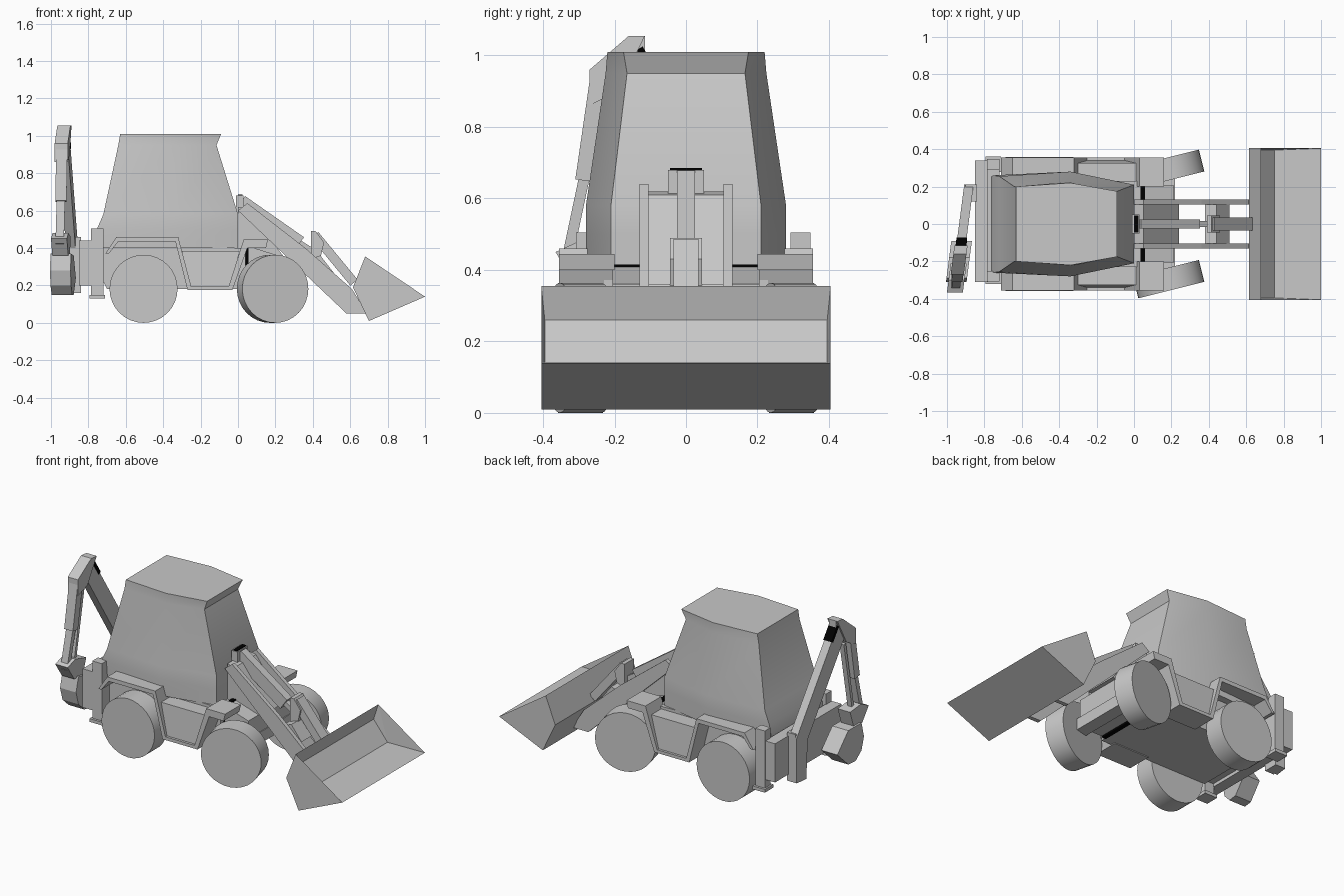
import bpy, bmesh, math
from mathutils import Vector

cube = bpy.data.objects.get("Cube")
if cube:
    bpy.data.objects.remove(cube, do_unlink=True)


def material(name, value):
    mat = bpy.data.materials.new(name)
    mat.use_nodes = True
    mat.diffuse_color = (value, value, value, 1)
    mat.node_tree.nodes["Principled BSDF"].inputs["Base Color"].default_value = (value, value, value, 1)
    return mat


grey = material("plain grey", 0.58)
black = material("black", 0.0)


def finish(name, bm, mat=grey):
    bmesh.ops.recalc_face_normals(bm, faces=bm.faces)
    mesh = bpy.data.meshes.new(name)
    bm.to_mesh(mesh)
    bm.free()
    mesh.materials.append(mat)
    obj = bpy.data.objects.new(name, mesh)
    bpy.context.collection.objects.link(obj)
    return obj


def loft(name, rings, mat=grey):
    """Closed solid through rings of equal length."""
    bm = bmesh.new()
    loops = [[bm.verts.new(p) for p in ring] for ring in rings]
    for a, b in zip(loops, loops[1:]):
        for i in range(len(a)):
            j = (i + 1) % len(a)
            bm.faces.new((a[i], a[j], b[j], b[i]))
    bm.faces.new(loops[0])
    bm.faces.new(loops[-1])
    return finish(name, bm, mat)


def slab(name, profile, y0, y1, mat=grey):
    """Side profile (x, z) extruded across y."""
    return loft(name, [[(x, y, z) for x, z in profile] for y in (y0, y1)], mat)


def box(name, x, y, z, mat=grey):
    return slab(name, [(x[0], z[0]), (x[1], z[0]), (x[1], z[1]), (x[0], z[1])], *y, mat)


def digger_x(y):
    """Centre plane of the digger, swung slightly to one side."""
    return -0.91 + 0.13 * y


def digger_plate(name, profile, thickness):
    """End profile (y, z) given thickness about the digger's plane."""
    return loft(name, [[(digger_x(y) + s * thickness / 2, y, z) for y, z in profile]
                       for s in (-1, 1)])


def beam(name, a, b, width, depth, mat=grey):
    """Square bar between two points; width runs across the bar's plane."""
    a, b = Vector(a), Vector(b)
    d = (b - a).normalized()
    side = Vector((0, 1, 0)) if abs(d.y) < 0.01 else Vector((1, 0, 0))
    up = d.cross(side).normalized()

    def ring(c):
        return [c + side * s * width / 2 + up * t * depth / 2
                for s, t in ((-1, -1), (1, -1), (1, 1), (-1, 1))]
    return loft(name, [ring(a), ring(b)], mat)


def digger_bar(name, a, b, width, depth, mat=grey):
    return beam(name, (digger_x(a[0]), *a), (digger_x(b[0]), *b), width, depth, mat)


def smooth(obj, degrees):
    bpy.ops.object.select_all(action='DESELECT')
    obj.select_set(True)
    bpy.context.view_layer.objects.active = obj
    bpy.ops.object.shade_smooth_by_angle(angle=math.radians(degrees))


def wheel(name, x, y, turn, width):
    bpy.ops.mesh.primitive_cylinder_add(vertices=32, radius=0.182, depth=width,
                                        location=(x, y, 0.182),
                                        rotation=(math.pi / 2, 0, math.radians(turn)))
    obj = bpy.context.object
    obj.name = name
    obj.data.materials.append(grey)
    smooth(obj, 30)


# Cab: six-sided rings of (height, back, middle, front) sections
def cab_ring(z, back, mid, front):
    right = [back, mid, front]
    return [(x, -y, z) for x, y in right] + [(x, y, z) for x, y in reversed(right)]


cab = loft("cab", [
    cab_ring(0.40, (-0.765, 0.25), (-0.34, 0.28), (0.0, 0.21)),
    cab_ring(0.50, (-0.755, 0.26), (-0.34, 0.28), (0.0, 0.21)),
    cab_ring(0.58, (-0.72, 0.255), (-0.34, 0.28), (0.0, 0.21)),
    cab_ring(0.95, (-0.64, 0.20), (-0.34, 0.225), (-0.115, 0.165)),
    cab_ring(1.01, (-0.63, 0.20), (-0.34, 0.22), (-0.09, 0.175))])
smooth(cab, 32)

# Chassis, nose and the dark bulkhead between them
slab("chassis", [(-0.73, 0.24), (-0.70, 0.18), (0.04, 0.18), (0.04, 0.40), (-0.73, 0.42)],
     -0.23, 0.23)
box("bulkhead", (0.035, 0.06), (-0.20, 0.20), (0.178, 0.415), black)
slab("nose", [(0.055, 0.19), (0.19, 0.19), (0.215, 0.24), (0.215, 0.36), (0.055, 0.41)],
     -0.205, 0.205)
slab("loader_tower", [(0.0, 0.36), (0.24, 0.36), (0.05, 0.61), (0.0, 0.62)], -0.105, 0.105)
box("front_axle", (0.14, 0.22), (-0.25, 0.25), (0.18, 0.25))

# Mudguards, side steps and wheels
guard = [(-0.71, 0.37), (-0.65, 0.46), (-0.32, 0.46), (-0.25, 0.195),
         (-0.05, 0.195), (0.03, 0.445), (0.16, 0.445)]
inner = [(0.15, 0.40), (0.05, 0.40), (-0.03, 0.175), (-0.27, 0.175),
         (-0.335, 0.435), (-0.64, 0.435), (-0.69, 0.37)]
step = [(-0.30, 0.385), (-0.25, 0.19), (-0.05, 0.19), (0.01, 0.385)]
for side, s in (("right", -1), ("left", 1)):
    slab(side + "_mudguard", guard + inner, s * 0.20, s * 0.355)
    loft(side + "_step", [[(x, s * 0.2, z) for x, z in step],
                          [(x, s * (0.325 if z > 0.3 else 0.34), z) for x, z in step]])
    wheel(side + "_rear_wheel", -0.505, s * 0.295, 0, 0.125)
    wheel(side + "_front_wheel", 0.185, s * 0.295, 14, 0.12)
    # Stabiliser leg with foot, on a frame set a little to the left
    centre = 0.02 + s * 0.30
    box(side + "_stabiliser", (-0.785, -0.72), (centre - 0.028, centre + 0.028), (0.13, 0.505))
    box(side + "_stabiliser_foot", (-0.795, -0.71), (centre - 0.042, centre + 0.042), (0.13, 0.15))
    # Loader arm
    slab(side + "_loader_arm", [(0.0, 0.60), (0.05, 0.64), (0.36, 0.40), (0.61, 0.18),
                                (0.69, 0.05), (0.58, 0.05)], s * 0.105, s * 0.13)

# Loader linkage
beam("tilt_cylinder", (0.015, 0, 0.645), (0.33, 0, 0.425), 0.05, 0.08)
beam("tilt_rod", (0.30, 0, 0.445), (0.42, 0, 0.37), 0.03, 0.03)
box("cylinder_mount", (-0.01, 0.03), (-0.05, 0.05), (0.56, 0.68))
box("cylinder_pin", (0.0, 0.025), (-0.045, 0.045), (0.67, 0.685), black)
slab("arm_cross_beam", [(0.38, 0.34), (0.44, 0.36), (0.51, 0.27), (0.45, 0.24)], -0.105, 0.105)
slab("tilt_lever", [(0.39, 0.30), (0.39, 0.49), (0.415, 0.49), (0.46, 0.43), (0.43, 0.30)],
     -0.045, 0.045)
beam("tilt_link", (0.41, 0, 0.47), (0.62, 0, 0.215), 0.07, 0.05)

# Loader bucket: solid section with a deep hollow between thin end walls
outer = [(0.68, 0.355), (0.615, 0.19), (0.70, 0.01), (1.0, 0.14)]
hollow = [(0.655, 0.26), (0.75, 0.142)]
bm = bmesh.new()
ends = [[bm.verts.new((x, y, z)) for x, z in outer] for y in (-0.405, 0.405)]
pits = [[bm.verts.new((x, y, z)) for x, z in hollow] for y in (-0.395, 0.395)]
for ring, (back, floor) in zip(ends, pits):
    bm.faces.new(ring)
    bm.faces.new((ring[0], floor, back))
    bm.faces.new((ring[0], ring[3], floor))
strips = [[*ring, pit[1], pit[0]] for ring, pit in zip(ends, pits)]
for i in range(6):
    j = (i + 1) % 6
    bm.faces.new((strips[0][i], strips[0][j], strips[1][j], strips[1][i]))
finish("loader_bucket", bm)

# Rear frame carrying the digger
box("rear_cross_frame", (-0.79, -0.72), (-0.30, 0.34), (0.22, 0.42))
box("rear_slide", (-0.85, -0.78), (-0.31, 0.34), (0.20, 0.44))
box("swing_post", (-0.90, -0.84), (0.12, 0.21), (0.16, 0.46))

# Digger boom, stick and rams
digger_plate("digger_boom", [(0.21, 0.16), (0.21, 0.44), (-0.115, 1.0), (-0.115, 1.055),
                             (-0.16, 1.055), (-0.25, 0.97), (-0.18, 0.92), (0.12, 0.40),
                             (0.13, 0.16)], 0.05)
digger_plate("boom_head", [(-0.115, 1.055), (-0.16, 1.055), (-0.27, 0.96), (-0.27, 0.86),
                           (-0.19, 0.90)], 0.07)
digger_bar("boom_ram", (-0.13, 1.02), (-0.08, 0.935), 0.056, 0.02, black)
digger_bar("digger_stick", (-0.24, 0.96), (-0.285, 0.65), 0.06, 0.05)
digger_bar("stick_end", (-0.28, 0.68), (-0.335, 0.42), 0.045, 0.03)
digger_bar("stick_ram", (-0.20, 0.88), (-0.27, 0.45), 0.03, 0.02)

# Digger bucket with rounded back
digger_plate("bucket_hinge", [(-0.365, 0.45), (-0.30, 0.48), (-0.21, 0.46), (-0.24, 0.36),
                              (-0.31, 0.36)], 0.085)
digger_plate("digger_bucket", [(-0.29, 0.37), (-0.31, 0.28), (-0.29, 0.20), (-0.24, 0.15),
                               (-0.18, 0.15), (-0.09, 0.24), (-0.18, 0.36)], 0.11)
